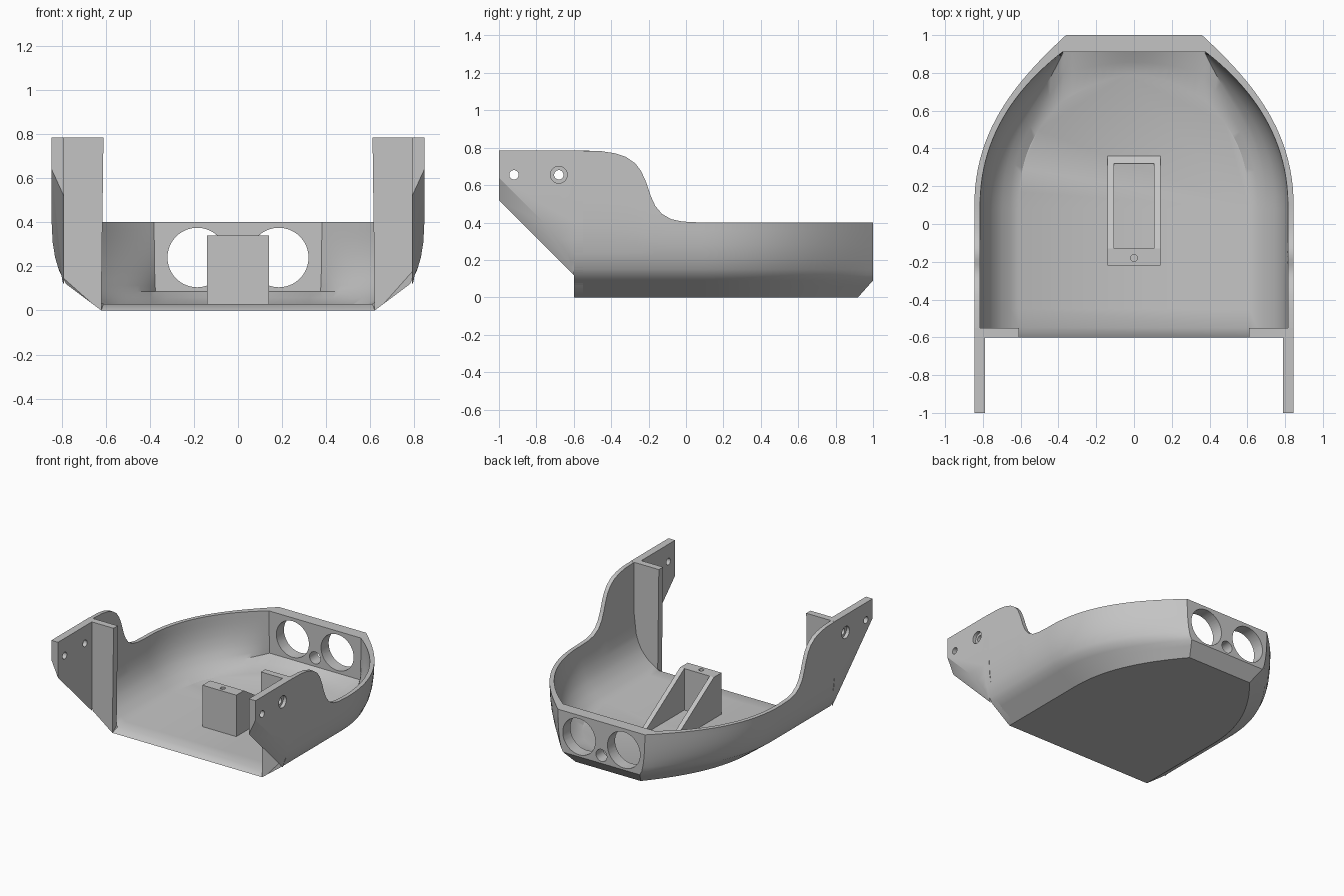
import bpy, bmesh, math
from mathutils import Vector
from mathutils.geometry import interpolate_bezier

if "Cube" in bpy.data.objects:
    bpy.data.objects.remove(bpy.data.objects["Cube"])

grey = bpy.data.materials.new("light_grey_plastic")
grey.use_nodes = True
GREY = (0.55, 0.55, 0.55, 1)
grey.diffuse_color = GREY
grey.node_tree.nodes["Principled BSDF"].inputs["Base Color"].default_value = GREY


def finish(bm, name):
    bmesh.ops.recalc_face_normals(bm, faces=bm.faces)
    mesh = bpy.data.meshes.new(name)
    bm.to_mesh(mesh)
    bm.free()
    mesh.materials.append(grey)
    ob = bpy.data.objects.new(name, mesh)
    bpy.context.collection.objects.link(ob)
    return ob


def activate(ob):
    bpy.ops.object.select_all(action='DESELECT')
    ob.select_set(True)
    bpy.context.view_layer.objects.active = ob


def smooth(ob, angle=32):
    activate(ob)
    bpy.ops.object.shade_smooth_by_angle(angle=math.radians(angle))


def prism(points, offset):
    """Closed polygon extruded along an offset."""
    bm = bmesh.new()
    face = bm.faces.new([bm.verts.new(p) for p in points])
    ext = bmesh.ops.extrude_face_region(bm, geom=[face])
    verts = [v for v in ext["geom"] if isinstance(v, bmesh.types.BMVert)]
    bmesh.ops.translate(bm, verts=verts, vec=offset)
    return bm


def drill(ob, centre, axis, radius, depth):
    """Cut a round hole through a part."""
    rot = Vector(axis).to_track_quat('Z', 'Y').to_euler()
    bpy.ops.mesh.primitive_cylinder_add(vertices=40, radius=radius, depth=depth,
                                        location=centre, rotation=rot)
    cutter = bpy.context.object
    cutter.hide_render = True
    mod = ob.modifiers.new("hole", 'BOOLEAN')
    mod.operation, mod.object, mod.solver = 'DIFFERENCE', cutter, 'EXACT'
    activate(ob)
    bpy.ops.object.modifier_apply(modifier=mod.name)
    bpy.data.objects.remove(cutter)


def interp(table, v):
    for (a, fa), (b, fb) in zip(table, table[1:]):
        if v <= b:
            return fa + (fb - fa) * max(0, v - a) / (b - a)
    return table[-1][1]


# Section of the wall: how far it leans in to the floor at each height
OUT_SIDE = [(0, 1), (.12, .29), (.18, .15), (.24, .07), (.31, .02), (.4, 0)]
OUT_BACK = [(0, 1), (.09, 0)]
IN_SIDE = [(.03, 1), (.08, .6), (.13, .36), (.18, .21), (.24, .1), (.31, .03), (.4, 0)]
IN_BACK = [(.03, 1), (.08, 0)]
RIM = [(-.55, .785), (-.45, .781), (-.38, .77), (-.32, .75), (-.27, .715), (-.24, .675),
       (-.215, .62), (-.19, .545), (-.165, .49), (-.13, .447), (-.08, .418),
       (-.02, .405), (.08, .4)]
ROWS = [0, .03, .06, .09, .12, .15, .18, .21, .24, .28, .32, .36, .4]
CURVE, BACK = 24, 8


def plan(start, x, h1, h2, corner, back, arc=0):
    """Half outline: straight side, curved shoulder, back."""
    pts = [(x, start)] + [(x, y) for y, _ in RIM[1:]]
    bez = interpolate_bezier((x, .1, 0), (*h1, 0), (*h2, 0), (*corner, 0), CURVE)
    pts += [(p.x, p.y) for p in bez]
    for i in range(1, BACK + 1):
        u = i / BACK
        y = corner[1] + (back - corner[1]) * (math.sin(u * math.pi / 2) if arc else u)
        pts.append((corner[0] * (1 - u), y))
    return pts


top_out = plan(-.6, .845, (.845, .5), (.62, .76), (.36, 1), 1)
low_out = plan(-.6, .62, (.62, .4), (.5, .65), (.27, .92), .92)
top_in = plan(-.55, .815, (.815, .48), (.6, .74), (.38, .91), .91)
low_in = plan(-.55, .61, (.61, .38), (.5, .54), (.37, .66), .79, 1)


def section(i):
    """Ring of points round the wall at outline index i."""
    h = interp(RIM, top_out[i][1])
    t = max(0, min(1, (i - len(RIM)) / (CURVE - 1))) ** 4
    ring = []
    for top, low, side, rear, base in ((top_out, low_out, OUT_SIDE, OUT_BACK, 0),
                                       (top_in, low_in, IN_SIDE, IN_BACK, .03)):
        part = []
        for r in ROWS:
            z = max(r, base + r * (1 - base / .4))
            if r > .24:
                z = .24 + (z - .24) / .16 * (h - .24)
            ws = interp(side, z)
            wy = ws + (interp(rear, z) - ws) * t
            (tx, ty), (lx, ly) = top[i], low[i]
            part.append((tx + (lx - tx) * ws, ty + (ly - ty) * wy, z))
        ring += part if base == 0 else part[::-1]
    return ring


# Tub: floor, curved side walls and back panel
bm = bmesh.new()
half = [section(i) for i in range(len(top_out))]
rings = half + [[(-x, y, z) for x, y, z in r] for r in half[-2::-1]]
grid = [[bm.verts.new(p) for p in r] for r in rings]
for a, b in zip(grid, grid[1:]):
    for k in range(len(a) - 1):
        bm.faces.new((a[k], a[k + 1], b[k + 1], b[k]))
bm.faces.new([r[0] for r in grid])
bm.faces.new([r[-1] for r in grid])
bm.faces.new(grid[0])
bm.faces.new(grid[-1])
bm.faces.new((grid[0][0], grid[0][-1], grid[-1][-1], grid[-1][0]))
tub = finish(bm, "tub")
for x, z, r in ((-.185, .24, .135), (.185, .24, .135), (0, .15, .045)):
    drill(tub, (x, 1, z), (0, 1, 0), r, .36)
smooth(tub)


def outer_x(z):
    return .845 - .225 * interp(OUT_SIDE, z)


for s, side in ((1, "left"), (-1, "right")):
    # Front flange closing the end of the side wall
    outline = [(outer_x(z), z) for z in (0, .12, .18, .24, .31, .4, .785)] + [(.61, .785)]
    flange = finish(prism([(s * x, -.6, z) for x, z in outline], (0, .05, 0)),
                    side + "_flange")
    smooth(flange)

    # Mounting ear with a slanted underside
    outline = [(.79, .1)] + [(outer_x(z), z) for z in (.16, .2, .24, .31, .4, .785)]
    outline.append((.79, .785))
    bm = prism([(s * x, -1, z) for x, z in outline], (0, .4, 0))
    geom = bm.verts[:] + bm.edges[:] + bm.faces[:]
    cut = bmesh.ops.bisect_plane(bm, geom=geom, plane_co=(s * .79, -1, .52),
                                 plane_no=(s * 2.18, -1, -1), clear_outer=True)
    rim = [e for e in cut["geom_cut"] if isinstance(e, bmesh.types.BMEdge)]
    bmesh.ops.holes_fill(bm, edges=bm.edges, sides=0)
    ear = finish(bm, side + "_ear")
    drill(ear, (s * .82, -.92, .655), (1, 0, 0), .025, .3)
    drill(ear, (s * .82, -.68, .655), (1, 0, 0), .025, .3)
    drill(ear, (s * .87, -.68, .655), (1, 0, 0), .045, .1)
    smooth(ear)

    # Sloping rib of the centre bracket
    rib = [(-.14, .02), (-.14, .34), (-.13, .34), (.36, .03), (.36, .02)]
    finish(prism([(s * .105, y, z) for y, z in rib], (s * .035, 0, 0)), side + "_rib")

# Centre bracket block with a screw hole, and the low bar joining the ribs
block = finish(prism([(-.14, -.22, .02), (.14, -.22, .02), (.14, -.13, .02),
                      (-.14, -.13, .02)], (0, 0, .32)), "bracket_block")
drill(block, (0, -.18, .34), (0, 0, 1), .018, .3)
smooth(block)
finish(prism([(-.12, .32, .02), (-.12, .32, .055), (-.12, .36, .03), (-.12, .36, .02)],
             (.24, 0, 0)), "bracket_bar")
